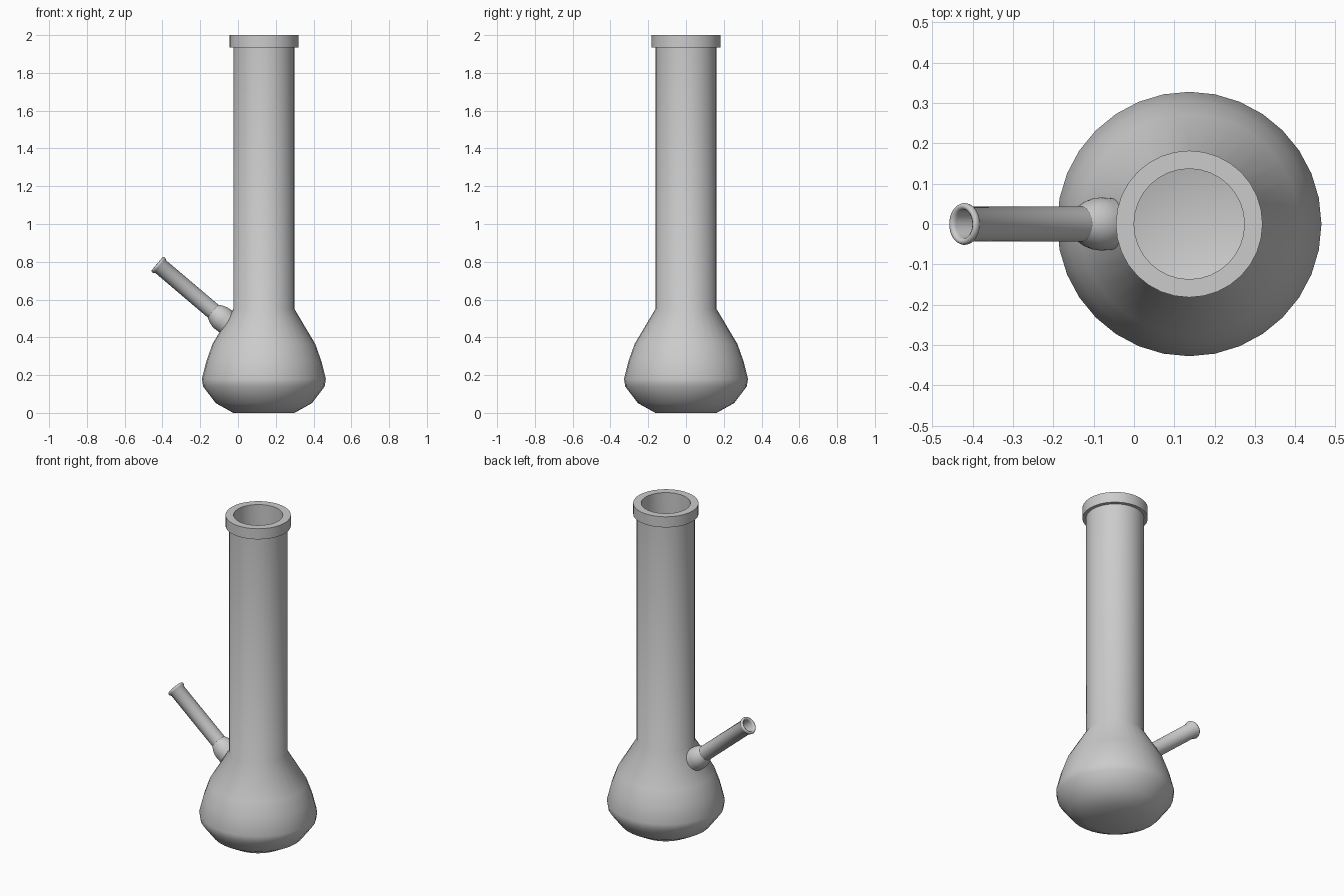
import bpy, bmesh, math
from mathutils import Vector

cube = bpy.data.objects.get("Cube")
if cube:
    bpy.data.objects.remove(cube, do_unlink=True)

AXIS_X = 0.137

# Single grey material
grey = bpy.data.materials.new("light grey")
grey.use_nodes = True
colour = (0.6, 0.6, 0.6, 1)
grey.diffuse_color = colour
grey.node_tree.nodes["Principled BSDF"].inputs["Base Color"].default_value = colour


def lathe(name, profile, location, tilt=0.0, closed=False, sharp=50):
    """Spin a (radius, height) profile around its own z axis."""
    bm = bmesh.new()
    verts = [bm.verts.new((r, 0, z)) for r, z in profile]
    pairs = list(zip(verts, verts[1:]))
    if closed:
        pairs.append((verts[-1], verts[0]))
    edges = [bm.edges.new(p) for p in pairs]
    bmesh.ops.spin(bm, geom=verts + edges, cent=(0, 0, 0), axis=(0, 0, 1),
                   angle=math.tau, steps=32, use_merge=True)
    bmesh.ops.remove_doubles(bm, verts=bm.verts[:], dist=0.0005)
    bmesh.ops.recalc_face_normals(bm, faces=bm.faces[:])
    mesh = bpy.data.meshes.new(name)
    bm.to_mesh(mesh)
    bm.free()
    mesh.materials.append(grey)
    obj = bpy.data.objects.new(name, mesh)
    bpy.context.collection.objects.link(obj)
    obj.location = location
    obj.rotation_euler.y = tilt
    bpy.ops.object.select_all(action='DESELECT')
    obj.select_set(True)
    bpy.context.view_layer.objects.active = obj
    bpy.ops.object.shade_smooth_by_angle(angle=math.radians(sharp))
    return obj


# Bulb and neck: outer wall upwards, then inner wall down to the floor
outer = [(0, 0), (0.162, 0), (0.255, 0.052), (0.322, 0.14), (0.328, 0.18),
         (0.304, 0.275), (0.272, 0.365), (0.162, 0.55), (0.162, 1.937)]
inner = [(0.137, 1.937), (0.137, 0.555), (0.247, 0.36), (0.28, 0.27),
         (0.303, 0.18), (0.298, 0.15), (0.24, 0.075), (0.152, 0.024), (0, 0.024)]
lathe("bulb_and_neck", outer + inner, (AXIS_X, 0, 0))

# Mouth ring
lathe("mouth_ring", [(0.137, 1.935), (0.182, 1.935), (0.182, 2), (0.137, 2)],
      (AXIS_X, 0, 0), closed=True)

# Side stem: local z runs out along the stem, origin at its tip
TIP = Vector((-0.428, 0, 0.79))
TILT = math.radians(-49.7)
lathe("side_stem",
      [(0.037, -0.004), (0.043, 0), (0.049, -0.002), (0.052, -0.009),
       (0.05, -0.017), (0.044, -0.023), (0.044, -0.48), (0.035, -0.48),
       (0.035, -0.012)],
      TIP, TILT, closed=True, sharp=60)

# Flared collar where the stem meets the bulb
lathe("stem_collar",
      [(0.042, -0.385), (0.048, -0.395), (0.058, -0.415), (0.064, -0.435),
       (0.066, -0.455), (0.063, -0.5), (0.04, -0.5)],
      TIP, TILT, closed=True, sharp=60)
